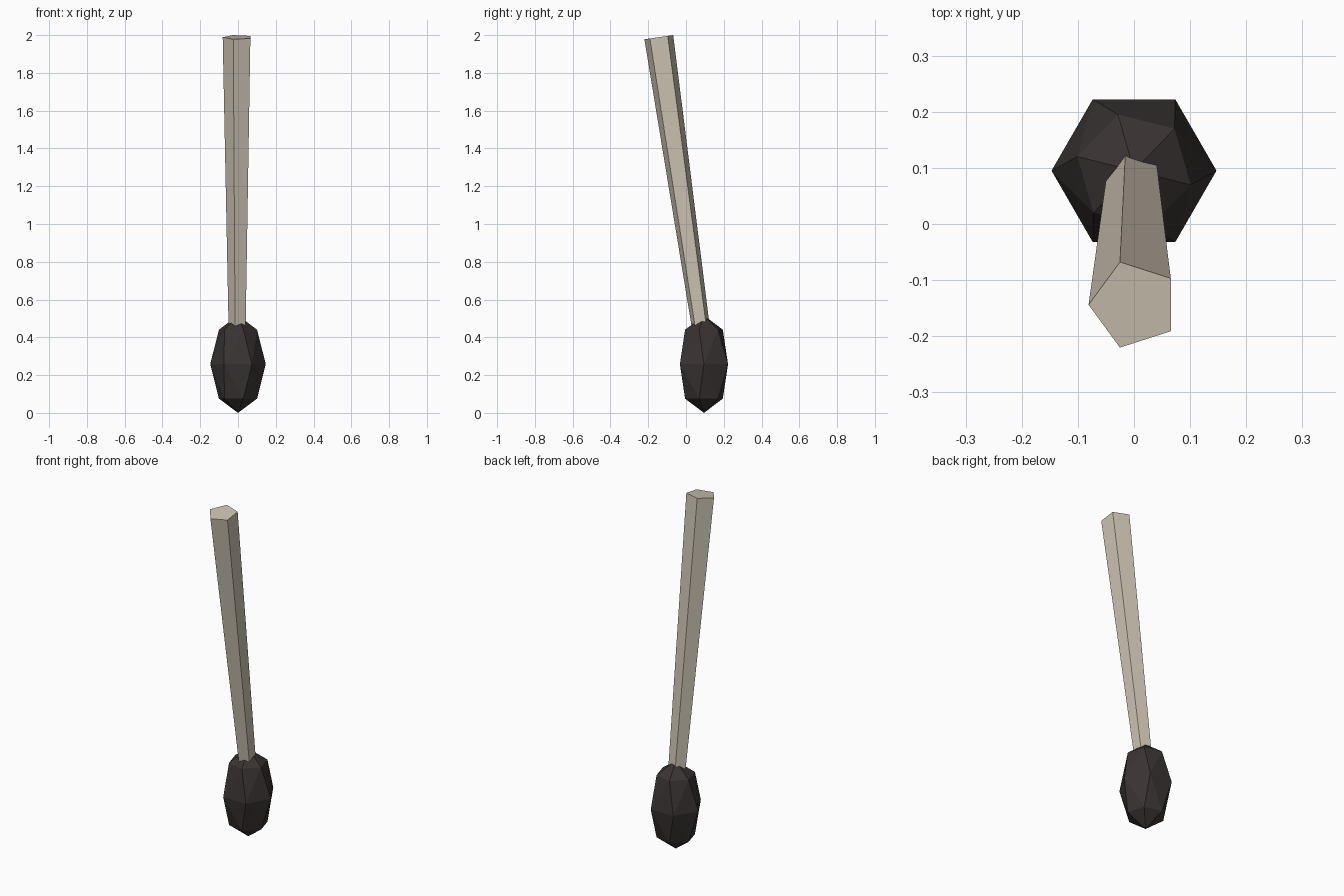
import bpy, bmesh
from math import sin, cos, pi, radians
from mathutils import Vector, Matrix

cube = bpy.data.objects.get("Cube")
if cube:
    bpy.data.objects.remove(cube, do_unlink=True)


def material(name, rgb):
    mat = bpy.data.materials.new(name)
    mat.use_nodes = True
    color = (*rgb, 1.0)
    mat.diffuse_color = color
    bsdf = next(n for n in mat.node_tree.nodes if n.type == 'BSDF_PRINCIPLED')
    bsdf.inputs["Base Color"].default_value = color
    return mat


def finish(name, bm, mat):
    bmesh.ops.recalc_face_normals(bm, faces=bm.faces)
    mesh = bpy.data.meshes.new(name)
    bm.to_mesh(mesh)
    bm.free()
    mesh.materials.append(mat)
    obj = bpy.data.objects.new(name, mesh)
    bpy.context.collection.objects.link(obj)
    return obj


def ring(bm, sides, radius, z, turn):
    return [bm.verts.new((radius * cos(turn + 2 * pi * i / sides),
                          radius * sin(turn + 2 * pi * i / sides), z))
            for i in range(sides)]


charcoal = material("charcoal", (0.042, 0.034, 0.033))
pale_wood = material("pale wood", (0.6, 0.54, 0.44))

# Faceted egg-shaped head: wide middle ring, twisted smaller rings, two poles
SIDES, WIDE, HALF = 6, 0.147, 0.258
twist = radians(-14)
bm = bmesh.new()
middle = ring(bm, SIDES, WIDE, 0, 0)
for s in (-1, 1):
    small = ring(bm, SIDES, WIDE * sin(pi / 4), s * HALF * cos(pi / 4), twist)
    pole = bm.verts.new((0, 0, s * HALF))
    for i in range(SIDES):
        j = (i + 1) % SIDES
        bm.faces.new((middle[i], small[i], small[j]))
        bm.faces.new((middle[i], small[j], middle[j]))
        bm.faces.new((small[i], small[j], pole))
head = finish("head", bm, charcoal)
head.location = (0, 0.095, HALF)

# Leaning, tapered five-sided handle, its lower end buried in the head
bottom = Vector((0, 0.092, 0.36))
top = Vector((0, -0.144, 1.989))
axis = top - bottom
bm = bmesh.new()
low = ring(bm, 5, 0.048, 0, pi)
high = ring(bm, 5, 0.081, axis.length, pi)
for i in range(5):
    j = (i + 1) % 5
    bm.faces.new((low[i], low[j], high[j], high[i]))
bm.faces.new(low)
bm.faces.new(high)
lean = Vector((0, 0, 1)).rotation_difference(axis).to_matrix().to_4x4()
bm.transform(Matrix.Translation(bottom) @ lean)
finish("handle", bm, pale_wood)
